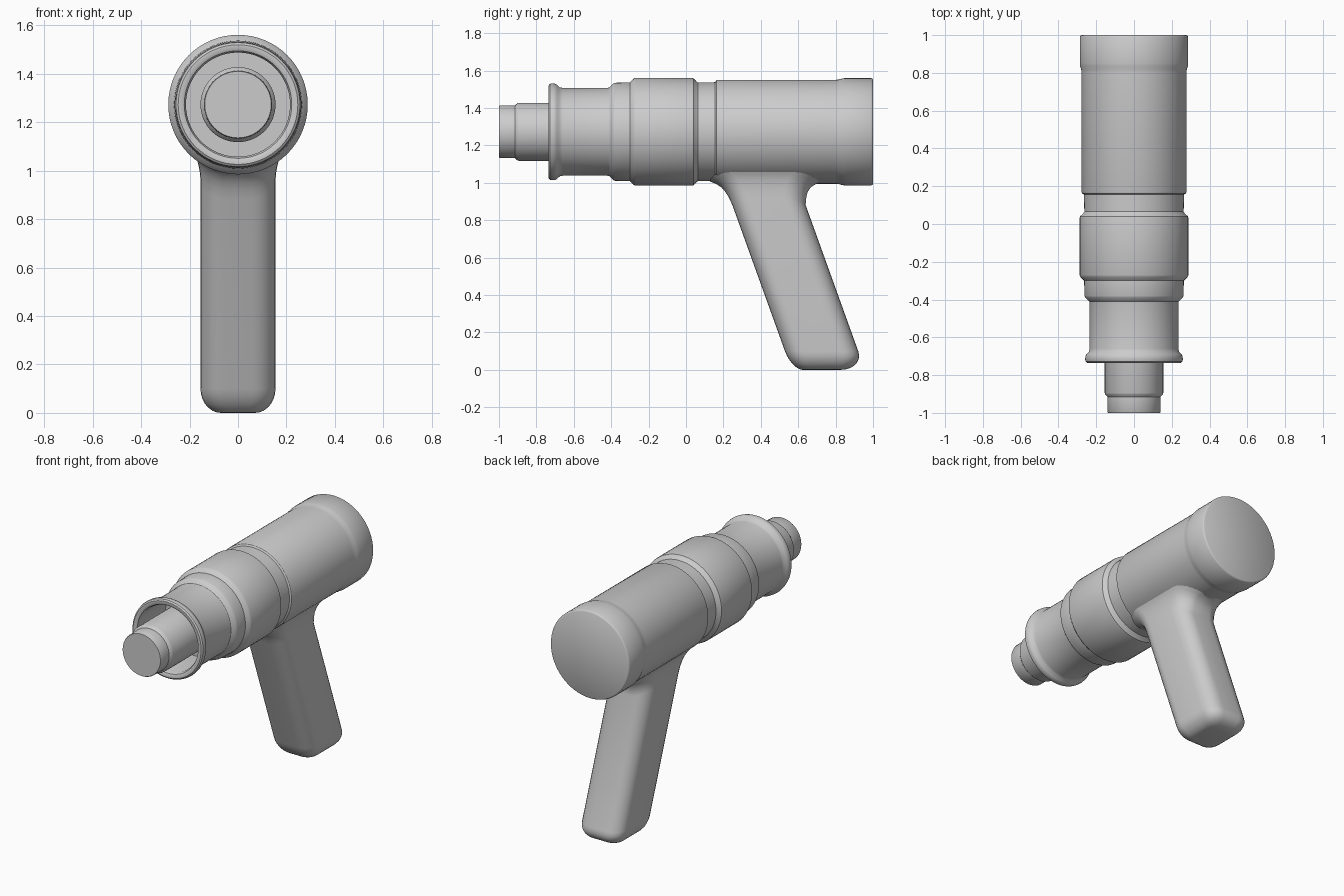
import bpy, bmesh, math

if "Cube" in bpy.data.objects:
    bpy.data.objects.remove(bpy.data.objects["Cube"])

AXIS_Z = 1.273   # height of the barrel axis
SEG = 64


def finish(name, bm, angle=32):
    bmesh.ops.remove_doubles(bm, verts=bm.verts, dist=1e-5)
    bmesh.ops.recalc_face_normals(bm, faces=bm.faces)
    me = bpy.data.meshes.new(name)
    bm.to_mesh(me)
    bm.free()
    ob = bpy.data.objects.new(name, me)
    bpy.context.collection.objects.link(ob)
    me.shade_smooth()
    me.set_sharp_from_angle(angle=math.radians(angle))
    return ob


def loft(bm, rings):
    rows = [[bm.verts.new(p) for p in ring] for ring in rings]
    n = len(rows[0])
    for a, b in zip(rows, rows[1:]):
        for i in range(n):
            j = (i + 1) % n
            bm.faces.new((a[i], a[j], b[j], b[i]))
    bm.faces.new(rows[0])
    bm.faces.new(rows[-1])


def lathe(name, profile):
    """Turn (y, radius) pairs around the barrel axis; both ends are capped."""
    bm = bmesh.new()
    loft(bm, [[(r * math.sin(2 * math.pi * i / SEG), y,
                AXIS_Z + r * math.cos(2 * math.pi * i / SEG))
               for i in range(SEG)] for y, r in profile])
    return finish(name, bm)


# Housing: rear cap, body, groove, collar, steps, flared muzzle and its bore
lathe("barrel_housing", [
    (1.0, 0.278), (0.997, 0.283), (0.99, 0.287), (0.85, 0.287), (0.835, 0.285),
    (0.815, 0.279), (0.80, 0.278), (0.17, 0.278), (0.162, 0.275), (0.155, 0.265),
    (0.065, 0.263), (0.055, 0.270), (0.04, 0.286), (0.03, 0.288),
    (-0.27, 0.288), (-0.28, 0.284), (-0.30, 0.264), (-0.38, 0.262),
    (-0.39, 0.258), (-0.41, 0.237), (-0.42, 0.235), (-0.66, 0.235),
    (-0.675, 0.238), (-0.69, 0.252), (-0.70, 0.257), (-0.715, 0.259),
    (-0.728, 0.256), (-0.735, 0.247), (-0.735, 0.232), (-0.730, 0.222),
    (-0.715, 0.215), (-0.45, 0.215)])

# Inner nozzle
lathe("nozzle", [
    (-0.44, 0.155), (-0.895, 0.155), (-0.902, 0.152), (-0.915, 0.141),
    (-0.995, 0.140), (-1.0, 0.137)])


def rounded_rect(hx, y0, y1, r, n=6):
    """Outline points (x, y) of a rounded rectangle."""
    pts = []
    for k, (sx, y) in enumerate(((1, y1 - r), (-1, y1 - r), (-1, y0 + r), (1, y0 + r))):
        for i in range(n + 1):
            a = math.pi / 2 * (k + i / n)
            pts.append((sx * (hx - r) + r * math.cos(a), y + r * math.sin(a)))
    return pts


# Handle: raked grip with a rounded foot, filleted into the barrel
RAKE, FRONT, REAR, HALF = 0.36, 0.565, 0.957, 0.155
rings = []
for i in range(8):
    a = math.pi / 2 * i / 7
    k, z = 1 - math.sin(a), 0.1 * (1 - math.cos(a))
    outline = rounded_rect(HALF - 0.085 * k, FRONT + 0.06 * k, REAR - 0.135 * k,
                           0.095 - 0.06 * k)
    rings.append([(x, y - RAKE * z, z) for x, y in outline])
for drop, front, rear, side in (
        (0.12, 0, 0, 0), (0.08, 0.004, 0.018, 0.0), (0.05, 0.012, 0.036, 0.003),
        (0.025, 0.025, 0.062, 0.008), (0.008, 0.045, 0.095, 0.015),
        (-0.006, 0.075, 0.14, 0.025)):
    ring = []
    for x, y in rounded_rect(HALF + side, FRONT - front, REAR + rear, 0.095 + side):
        z = AXIS_Z - math.sqrt(0.278 ** 2 - x * x) - drop
        ring.append((x, y - RAKE * z, z))
    rings.append(ring)
bm = bmesh.new()
loft(bm, rings)
finish("handle", bm, 60)
